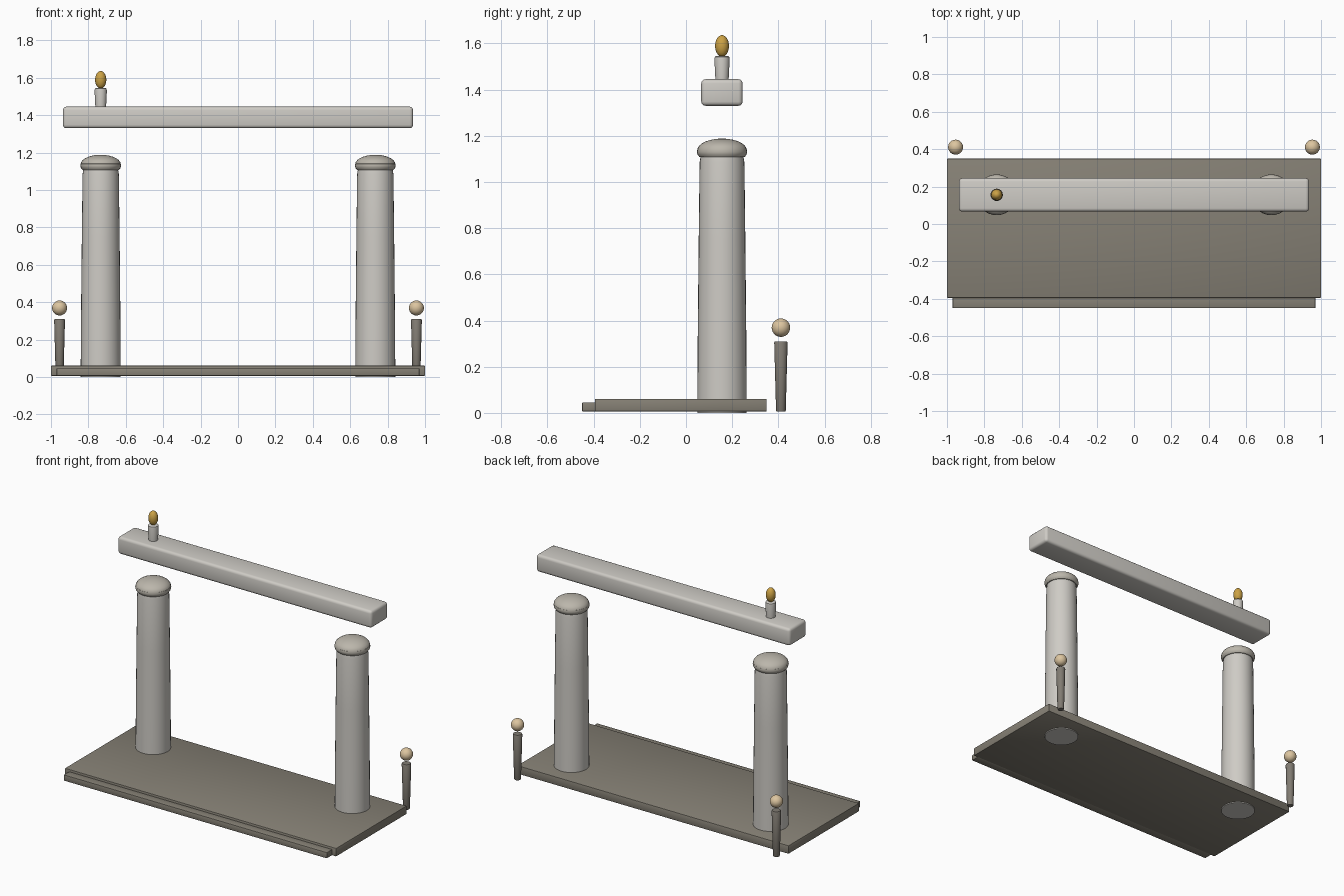
import bpy, math

if "Cube" in bpy.data.objects:
    bpy.data.objects.remove(bpy.data.objects["Cube"])

def mat(name, rgb):
    m = bpy.data.materials.new(name)
    m.diffuse_color = (*rgb, 1)
    m.use_nodes = True
    m.node_tree.nodes["Principled BSDF"].inputs["Base Color"].default_value = m.diffuse_color
    return m

STONE = mat("pale_stone", (0.62, 0.60, 0.56))
CAP = mat("cap_stone", (0.50, 0.47, 0.41))
SLAB = mat("dark_stone", (0.24, 0.22, 0.18))
POST = mat("post_stone", (0.22, 0.20, 0.17))
BALL = mat("warm_lamp", (0.72, 0.56, 0.35))
GOLD = mat("gold", (0.60, 0.36, 0.06))

def box(name, lo, hi, bevel, segs, m):
    bpy.ops.mesh.primitive_cube_add(size=1, location=[(a + b) / 2 for a, b in zip(lo, hi)])
    o = bpy.context.object
    o.name = name
    o.scale = [b - a for a, b in zip(lo, hi)]
    bpy.ops.object.transform_apply(location=False, rotation=False, scale=True)
    mod = o.modifiers.new("bevel", 'BEVEL')
    mod.width, mod.segments = bevel, segs
    bpy.ops.object.modifier_apply(modifier="bevel")
    bpy.ops.object.shade_smooth_by_angle(angle=math.radians(40))
    o.data.materials.append(m)
    return o

def lathe(name, profile, x, y, m, n=32):
    # Rings of (radius, z) joined by quads, closed with end faces
    verts, faces = [], []
    for r, z in profile:
        verts += [(r * math.cos(2 * math.pi * i / n), r * math.sin(2 * math.pi * i / n), z)
                  for i in range(n)]
    for k in range(len(profile) - 1):
        for i in range(n):
            j = (i + 1) % n
            faces.append((k * n + i, k * n + j, (k + 1) * n + j, (k + 1) * n + i))
    faces.append(tuple(reversed(range(n))))
    faces.append(tuple(range(len(verts) - n, len(verts))))
    me = bpy.data.meshes.new(name)
    me.from_pydata(verts, [], faces)
    o = bpy.data.objects.new(name, me)
    bpy.context.collection.objects.link(o)
    o.location = (x, y, 0)
    bpy.ops.object.select_all(action='DESELECT')
    o.select_set(True)
    bpy.context.view_layer.objects.active = o
    bpy.ops.object.shade_smooth_by_angle(angle=math.radians(40))
    me.materials.append(m)
    return o

def ball(name, loc, radii, m):
    bpy.ops.mesh.primitive_uv_sphere_add(segments=24, ring_count=14, radius=1, location=loc)
    o = bpy.context.object
    o.name = name
    o.scale = radii
    bpy.ops.object.transform_apply(location=False, rotation=False, scale=True)
    bpy.ops.object.shade_smooth()
    o.data.materials.append(m)

# Floor slab and front step
box("floor_slab", (-1, -0.395, 0.006), (1, 0.349, 0.061), 0.004, 2, SLAB)
box("front_step", (-0.97, -0.45, 0.006), (0.97, -0.385, 0.046), 0.004, 2, SLAB)

# Floating lintel
box("lintel", (-0.936, 0.066, 1.33), (0.936, 0.245, 1.445), 0.018, 3, STONE)

CY = 0.156
for side, s in (("left", -1), ("right", 1)):
    # Tapered column
    lathe(side + "_column", [(0.107, 0.0), (0.107, 0.06), (0.105, 0.35), (0.101, 0.75),
                             (0.097, 1.085), (0.092, 1.115)], s * 0.734, CY, STONE)
    # Rounded collar and domed cap
    lathe(side + "_collar", [(0.088, 1.107), (0.098, 1.108), (0.106, 1.118), (0.109, 1.13),
                             (0.107, 1.14), (0.098, 1.146)], s * 0.734, CY, CAP)
    dome = [(0.107 * math.cos(a), 1.138 + 0.05 * math.sin(a))
            for a in [math.radians(d) for d in (0, 12, 25, 38, 50, 62, 74, 85)]]
    lathe(side + "_cap", dome, s * 0.734, CY, CAP)
    # Rear bollard with a ball hovering on top
    lathe(side + "_bollard", [(0.019, 0.006), (0.021, 0.01), (0.029, 0.304), (0.026, 0.31)],
          s * 0.954, 0.411, POST, 24)
    ball(side + "_bollard_ball", (s * 0.954, 0.411, 0.369), (0.04, 0.04, 0.04), BALL)

# Finial on the lintel
lathe("finial_post", [(0.028, 1.43), (0.029, 1.45), (0.033, 1.53), (0.031, 1.542), (0.026, 1.546)],
      -0.734, CY, STONE, 24)
ball("finial_flame", (-0.734, CY, 1.589), (0.03, 0.03, 0.047), GOLD)
